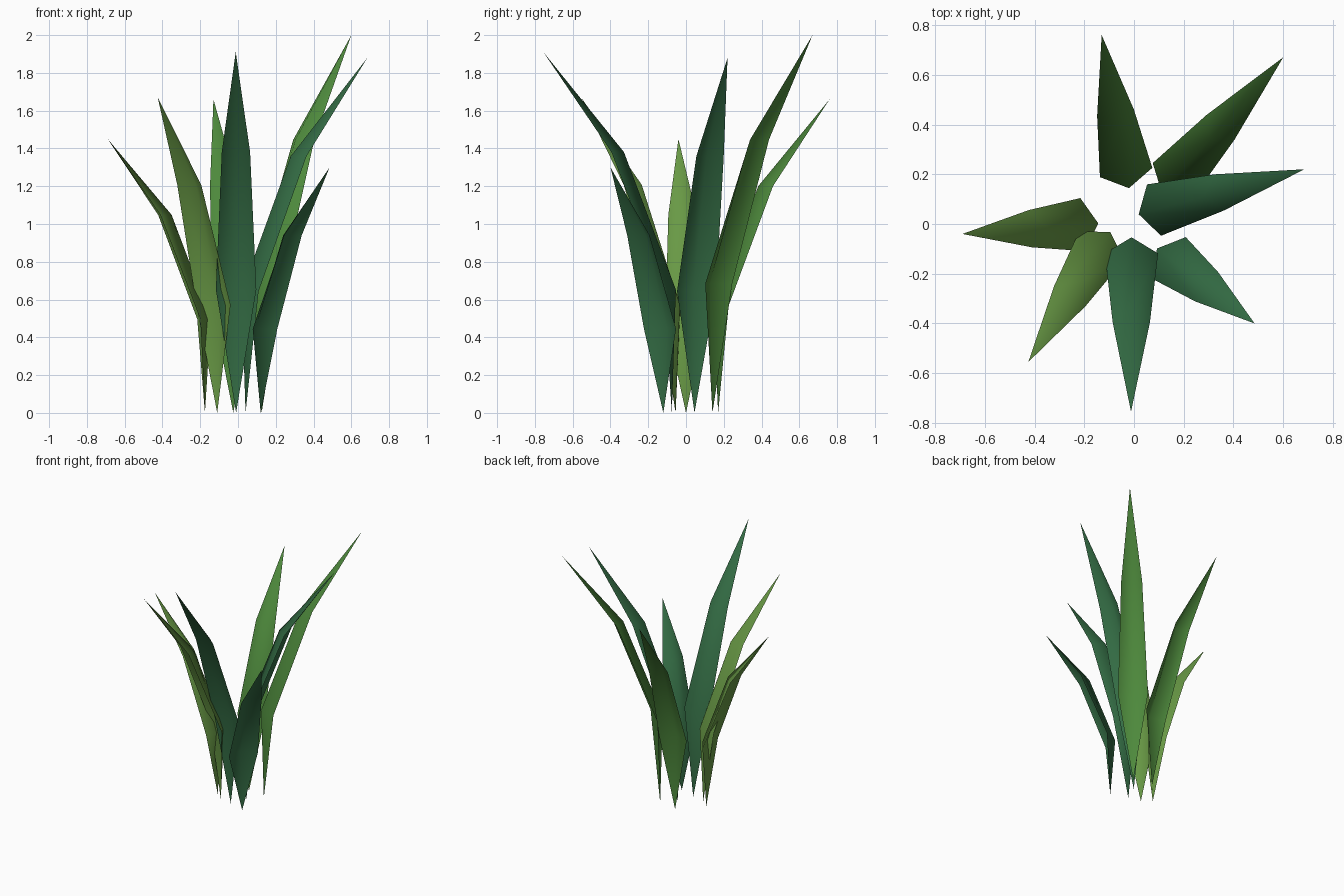
import bpy, bmesh
from mathutils import Vector

if "Cube" in bpy.data.objects:
    bpy.data.objects.remove(bpy.data.objects["Cube"])


def material(name, rgb):
    m = bpy.data.materials.new(name)
    m.diffuse_color = (*rgb, 1)
    m.use_nodes = True
    m.node_tree.nodes["Principled BSDF"].inputs["Base Color"].default_value = m.diffuse_color
    return m


lime = material("yellow_green", (0.14, 0.32, 0.06))
leaf = material("mid_green", (0.075, 0.25, 0.045))
deep = material("blue_green", (0.035, 0.155, 0.06))

# Folded blade rows: height fraction, lean fraction, half width, fold depth
ROWS = [(0.342, 0.063, 0.107, 0.064), (0.723, 0.47, 0.075, 0.066)]


def blade(name, base, tip, mat):
    """Pointed leaf, folded along a midrib that faces the plant's middle."""
    foot, top = Vector((*base, 0)), Vector(tip)
    lean = Vector((top.x - foot.x, top.y - foot.y, 0))
    out = lean.normalized()
    side = Vector((-out.y, out.x, 0))
    bm = bmesh.new()
    start, end = bm.verts.new(foot), bm.verts.new(top)
    rows = []
    for h, r, w, d in ROWS:
        mid = foot + lean * r + Vector((0, 0, top.z * h))
        rows.append([bm.verts.new(p) for p in
                     (mid + side * w, mid - out * d, mid - side * w)])
    a, b = rows
    for i in range(2):
        bm.faces.new((start, a[i + 1], a[i]))
        bm.faces.new((a[i], a[i + 1], b[i + 1], b[i]))
        bm.faces.new((b[i], b[i + 1], end))
    # Upper, inward side is the front of the sheet
    if bm.faces[:] and sum((f.normal_update() or f.normal.dot(out)) for f in bm.faces) > 0:
        bmesh.ops.reverse_faces(bm, faces=bm.faces[:])
    for f in bm.faces:
        f.smooth = True
    me = bpy.data.meshes.new(name)
    bm.to_mesh(me)
    bm.free()
    me.materials.append(mat)
    bpy.context.collection.objects.link(bpy.data.objects.new(name, me))


# Ring of seven leaves
blade("back_leaf", (-0.025, 0.17), (-0.13, 0.76, 1.66), leaf)
blade("back_right_leaf", (0.125, 0.14), (0.60, 0.67, 2.0), leaf)
blade("right_leaf", (0.04, 0.045), (0.685, 0.22, 1.88), deep)
blade("front_right_leaf", (0.12, -0.12), (0.485, -0.40, 1.30), deep)
blade("front_leaf", (-0.01, -0.075), (-0.012, -0.755, 1.91), deep)
blade("front_left_leaf", (-0.11, -0.055), (-0.425, -0.555, 1.67), lime)
blade("left_leaf", (-0.175, 0.0), (-0.69, -0.04, 1.45), lime)
